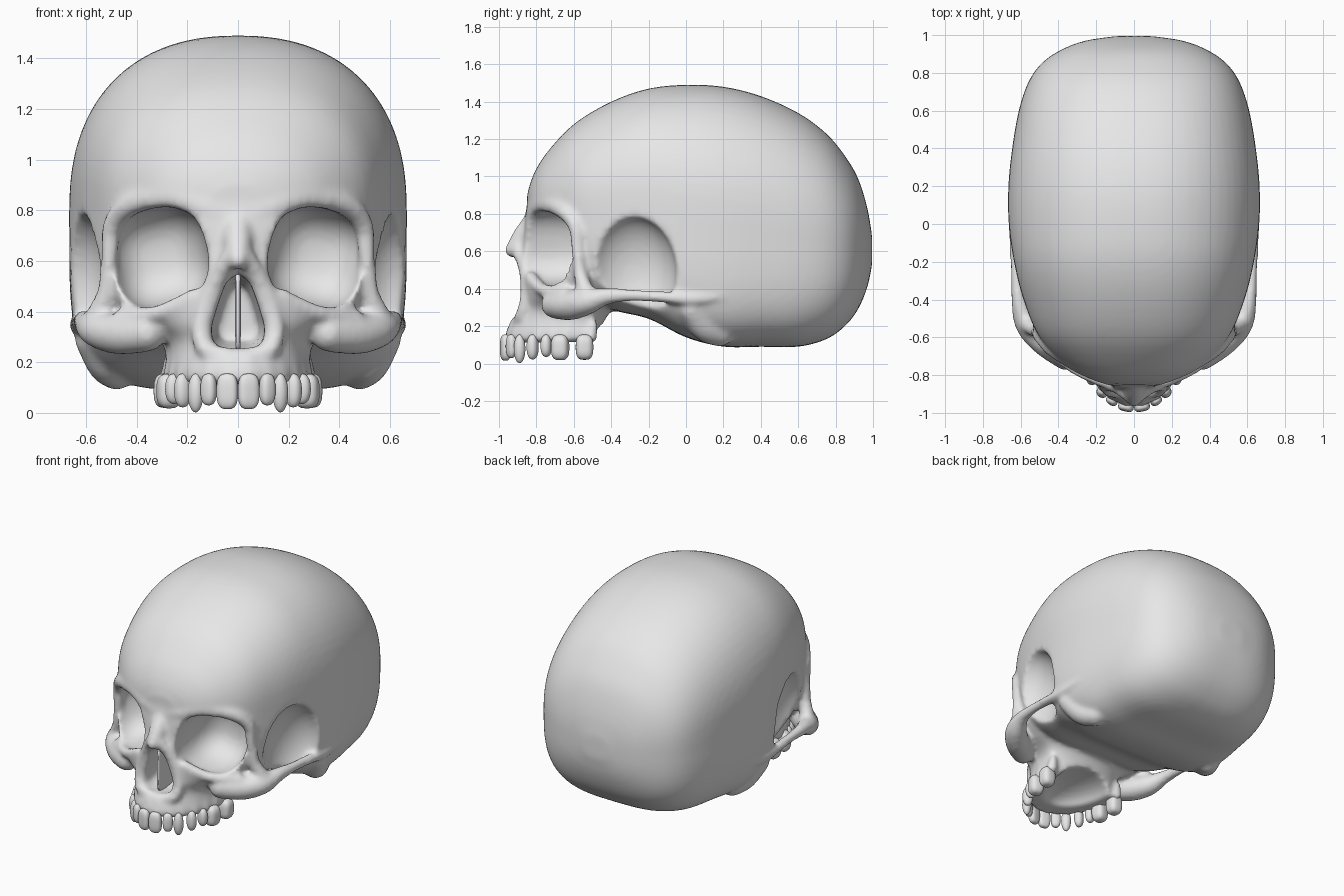
import bpy, bmesh, math
from mathutils import Matrix, Vector

cube = bpy.data.objects.get("Cube")
if cube:
    bpy.data.objects.remove(cube, do_unlink=True)

bone = bpy.data.materials.new("bone_grey")
bone.use_nodes = True
bone.diffuse_color = (0.8, 0.8, 0.8, 1)
bone.node_tree.nodes["Principled BSDF"].inputs["Base Color"].default_value = (0.8, 0.8, 0.8, 1)

VOXEL = 0.016


def spline(points, steps):
    """Smooth curve through tuples of any length."""
    pts = [Vector(p) for p in points]
    pts = [pts[0]] + pts + [pts[-1]]
    out = []
    for a, b, c, d in zip(pts, pts[1:], pts[2:], pts[3:]):
        for i in range(steps):
            t = i / steps
            out.append(0.5 * (2 * b + (c - a) * t + (2 * a - 5 * b + 4 * c - d) * t ** 2
                              + (3 * b - a - 3 * c + d) * t ** 3))
    return out + [pts[-1]]


def power(v, n):
    return math.copysign(abs(v) ** (2 / n), v)


def angles(count=64):
    return [2 * math.pi * i / count for i in range(count)]


def loft(bm, rings):
    rows = [[bm.verts.new(p) for p in ring] for ring in rings]
    n = len(rows[0])
    for low, high in zip(rows, rows[1:]):
        for i in range(n):
            j = (i + 1) % n
            bm.faces.new((low[i], low[j], high[j], high[i]))
    bm.faces.new(rows[0][::-1])
    bm.faces.new(rows[-1])


def blob(bm, centre, radii, n=2, roll=0, turn=0, side=1):
    """Rounded block: an ellipsoid that gets squarer as n grows."""
    verts = bmesh.ops.create_uvsphere(bm, u_segments=32, v_segments=20, radius=1)["verts"]
    for v in verts:
        v.co /= sum(abs(c) ** n for c in v.co) ** (1 / n)
    m = (Matrix.Diagonal((side, 1, 1, 1)) @ Matrix.Translation(centre)
         @ Matrix.Rotation(turn, 4, "Z") @ Matrix.Rotation(roll, 4, "Y")
         @ Matrix.Diagonal((*radii, 1)))
    bmesh.ops.transform(bm, matrix=m, verts=verts)


def ridge(bm, points, sides=(1, -1), steps=6):
    """Bony ridge through (x, y, z, radius) points."""
    for x, y, z, r in spline(points, steps):
        for s in sides:
            bmesh.ops.create_icosphere(bm, subdivisions=3, radius=r,
                                       matrix=Matrix.Translation((s * x, y, z)))


def make(name, bm):
    bmesh.ops.recalc_face_normals(bm, faces=bm.faces[:])
    mesh = bpy.data.meshes.new(name)
    bm.to_mesh(mesh)
    bm.free()
    mesh.materials.append(bone)
    mesh.polygons.foreach_set("use_smooth", [True] * len(mesh.polygons))
    obj = bpy.data.objects.new(name, mesh)
    bpy.context.scene.collection.objects.link(obj)
    return obj


def remesh(obj):
    mod = obj.modifiers.new("fuse", "REMESH")
    mod.mode = "VOXEL"
    mod.voxel_size = VOXEL
    mod.use_smooth_shade = True


def bake(obj):
    bpy.context.view_layer.update()
    deps = bpy.context.evaluated_depsgraph_get()
    return bpy.data.meshes.new_from_object(obj.evaluated_get(deps))


# Braincase: y, half width, bottom, top
core = bmesh.new()
stations = [(-.85, .10, .72, .90), (-.82, .23, .62, 1.0), (-.75, .36, .5, 1.12),
            (-.6, .50, .4, 1.28), (-.4, .585, .29, 1.40), (-.2, .635, .24, 1.47),
            (0, .663, .14, 1.49), (.2, .665, .09, 1.48), (.4, .645, .09, 1.43),
            (.6, .61, .09, 1.34), (.75, .56, .13, 1.23), (.85, .49, .2, 1.11),
            (.92, .39, .29, .99), (.97, .26, .41, .83), (.995, .09, .53, .68)]
rings = []
for y, w, low, high in spline(stations, 4):
    ring = []
    for a in angles():
        n = 2.3 if math.sin(a) >= 0 else 5 - 2.2 * min(1, abs(y))
        ring.append((w * power(math.cos(a), n), y,
                     (low + high) / 2 + (high - low) / 2 * power(math.sin(a), n)))
    rings.append(ring)
loft(core, rings)

# Face and upper jaw: z, half width, middle, front, back
levels = [(.115, .285, -.55, -.962, -.48), (.16, .293, -.55, -.965, -.46),
          (.22, .285, -.55, -.94, -.44), (.29, .31, -.52, -.905, -.40),
          (.36, .42, -.5, -.89, -.36), (.45, .5, -.5, -.885, -.35),
          (.6, .51, -.5, -.875, -.35), (.75, .51, -.5, -.865, -.35),
          (.84, .49, -.5, -.85, -.35), (.92, .42, -.5, -.81, -.35)]
rings = []
for z, w, mid, front, back in spline(levels, 4):
    rings.append([(w * math.cos(a), mid + math.sin(a) * ((back if math.sin(a) > 0 else front) - mid)
                   * (1 if math.sin(a) > 0 else -1), z) for a in angles()])
loft(core, rings)
skull_core = make("skull_core", core)

# Hollows: eye sockets, temples, palate and nose opening
cut = bmesh.new()
for s in (1, -1):
    blob(cut, (.31, -.74, .615), (.195, .27, .2), 2.6, roll=math.radians(12), side=s)
    blob(cut, (.645, -.29, .48), (.185, .24, .31), side=s)
blob(cut, (0, -.5, .09), (.21, .35, .12))
half = [(0, .55), (.045, .52), (.075, .44), (.105, .34), (.1, .28), (.06, .25)]
pear = half + [(0, .255)] + [(-x, z) for x, z in half[:0:-1]]
loft(cut, [[(x * k, y, .38 + (z - .38) * k) for x, z in pear]
           for y, k in ((-1.05, 1), (-.8, 1), (-.64, .75))])
hollows = make("hollows", cut)
hollows.hide_render = True

remesh(skull_core)
mod = skull_core.modifiers.new("carve", "BOOLEAN")
mod.operation = "DIFFERENCE"
mod.solver = "EXACT"
mod.object = hollows
carved = bake(skull_core)

# Ridges added over the carved form
bm = bmesh.new()
bm.from_mesh(carved)
# cheekbone and its arch
ridge(bm, [(.36, -.70, .315, .075), (.47, -.62, .31, .08), (.56, -.53, .33, .07),
           (.605, -.42, .36, .045), (.622, -.28, .365, .033), (.628, -.12, .355, .033),
           (.635, .04, .345, .033), (.635, .2, .36, .02)])
# outer socket pillar, brow and lower rim
ridge(bm, [(.56, -.53, .37, .05), (.52, -.565, .48, .037), (.508, -.58, .62, .035),
           (.495, -.595, .74, .04), (.42, -.665, .825, .046), (.27, -.755, .855, .046),
           (.13, -.81, .81, .045), (0, -.81, .77, .05)])
ridge(bm, [(.46, -.65, .375, .035), (.31, -.765, .395, .035), (.17, -.83, .46, .035)])
# nose bridge and sides of the nose opening
ridge(bm, [(0, -.81, .76, .06), (0, -.87, .68, .058), (0, -.93, .605, .04)], sides=(1,))
ridge(bm, [(.03, -.90, .61, .04), (.085, -.868, .53, .036), (.13, -.855, .42, .034),
           (.15, -.86, .32, .035), (.12, -.885, .245, .035), (0, -.905, .225, .03)])
# bony bumps behind the ears
ridge(bm, [(.575, .03, .29, .07), (.52, .1, .2, .08), (.48, .18, .165, .075)])

# Teeth: angle along the jaw, half width, half depth, lowest point, squareness
teeth = [(8.5, .042, .027, .015, 3), (24, .032, .026, .03, 2.6), (36, .032, .03, .002, 2),
         (50, .03, .034, .022, 2.3), (62, .029, .036, .035, 2.3), (73, .047, .048, .018, 3),
         (91, .047, .048, .02, 3)]
tb = bmesh.new()
for deg, w, d, low, n in teeth:
    a = math.radians(deg)
    x, y = .285 * math.sin(a), -.55 - .42 * math.cos(a)
    turn = math.atan2(.42 * math.sin(a), .285 * math.cos(a))
    for s in (1, -1):
        blob(tb, (x, y, (low + .155) / 2), (w, d, (.155 - low) / 2), n, turn=turn, side=s)
    ridge(bm, [(x * .96, y + .035, .145, .036), (x * .95, y + .045, .21, .026)])
make("upper_teeth", tb)

# Fuse and soften the bone
draft = make("draft", bm)
remesh(draft)
soft = draft.modifiers.new("soften", "SMOOTH")
soft.factor = 0.5
soft.iterations = 7
final = bake(draft)
final.name = "skull"
final.materials.clear()
final.materials.append(bone)
final.polygons.foreach_set("use_smooth", [True] * len(final.polygons))
skull = bpy.data.objects.new("skull", final)
bpy.context.scene.collection.objects.link(skull)
for helper in (skull_core, hollows, draft):
    bpy.data.objects.remove(helper, do_unlink=True)

# Thin wall inside the nose
sb = bmesh.new()
blob(sb, (0, -.75, .4), (.011, .13, .16), 6)
make("nasal_septum", sb)
